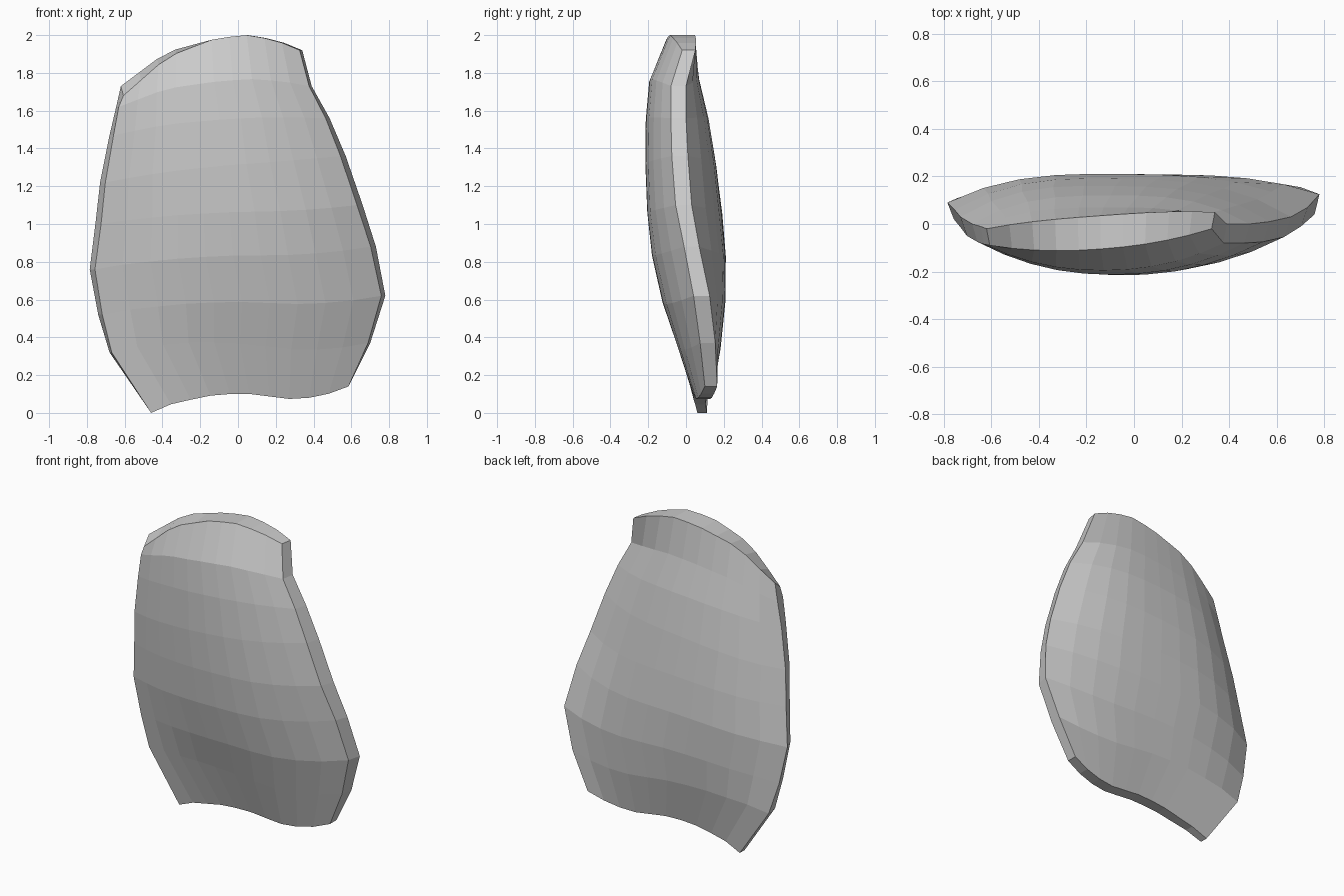
import bpy, math

if "Cube" in bpy.data.objects:
    bpy.data.objects.remove(bpy.data.objects["Cube"])

COLS = 11
# rows from bottom to top: left edge x,z / right edge x,z
LEFT = [(-.46, 0), (-.68, .32), (-.74, .52), (-.785, .76), (-.755, 1.0),
        (-.73, 1.22), (-.68, 1.47), (-.645, 1.62), (-.62, 1.73)]
RIGHT = [(.585, .14), (.70, .37), (.78, .62), (.73, .88), (.66, 1.10),
         (.57, 1.36), (.485, 1.56), (.39, 1.73), (.34, 1.92)]
# depth of each row at left edge, middle, right edge
FRONT = [(.06, .04, .10), (.05, -.05, .075), (.04, -.125, .04), (.02, -.18, -.01),
         (-.02, -.205, -.055), (-.05, -.215, -.075), (-.075, -.213, -.08),
         (-.085, -.195, -.08), (-.09, -.105, -.02)]
BACK = [(.11, .115, .165), (.13, .18, .155), (.11, .207, .125), (.09, .21, .07),
        (.06, .19, .03), (.03, .16, .01), (0, .12, 0), (-.01, .07, 0), (-.02, .035, .05)]
# heights along the bottom and top rims (t across, z)
BOTTOM = [(0, 0), (.11, .05), (.34, .1), (.5, .1), (.73, .07), (.87, .09), (1, .14)]
TOP = [(0, 1.73), (.25, 1.91), (.44, 1.96), (.54, 1.985), (.7, 2.0), (.86, 1.975), (1, 1.92)]


def interp(pts, t):
    for (a, p), (b, q) in zip(pts, pts[1:]):
        if t <= b:
            return p + (q - p) * (t - a) / (b - a)
    return pts[-1][1]


def lerp(a, b, t):
    return a + (b - a) * t


rows = len(LEFT)


def point(i, j, depths, power, front):
    v, t = i / (rows - 1), j / (COLS - 1)
    s = 2 * t - 1
    (lx, lz), (rx, rz) = LEFT[i], RIGHT[i]
    inset = .03 * math.sin(math.pi * min(v, .85)) if front else 0
    x = lerp(lx + inset, rx - inset, t)
    z = lerp(lz, rz, t)
    z += (interp(TOP, t) - lerp(1.73, 1.92, t)) * v ** 5
    z += (interp(BOTTOM, t) - lerp(0, .14, t)) * (1 - v) ** 2
    if front and i == rows - 1:
        z -= .05 * max(0, 1 - t * 2)
    l, m, r = depths[i]
    edge = lerp(l, r, t)
    y = edge + (m - (l + r) / 2) * (1 - abs(s) ** power)
    return x, y, z


# front and back skins
verts = [point(i, j, FRONT, 2.2, True) for i in range(rows) for j in range(COLS)]
verts += [point(i, j, BACK, 3.0, False) for i in range(rows) for j in range(COLS)]
N = rows * COLS
faces = []
for i in range(rows - 1):
    for j in range(COLS - 1):
        a = i * COLS + j
        quad = (a, a + 1, a + COLS + 1, a + COLS)
        faces.append(quad)
        faces.append(tuple(k + N for k in reversed(quad)))

# rim joining the two skins
loop = list(range(COLS))
loop += [i * COLS + COLS - 1 for i in range(1, rows)]
loop += [(rows - 1) * COLS + j for j in range(COLS - 2, -1, -1)]
loop += [i * COLS for i in range(rows - 2, 0, -1)]
for a, b in zip(loop, loop[1:] + loop[:1]):
    faces.append((b, a, a + N, b + N))

mesh = bpy.data.meshes.new("curved_plate")
mesh.from_pydata(verts, [], faces)
mesh.update()
plate = bpy.data.objects.new("curved_plate", mesh)
bpy.context.collection.objects.link(plate)
